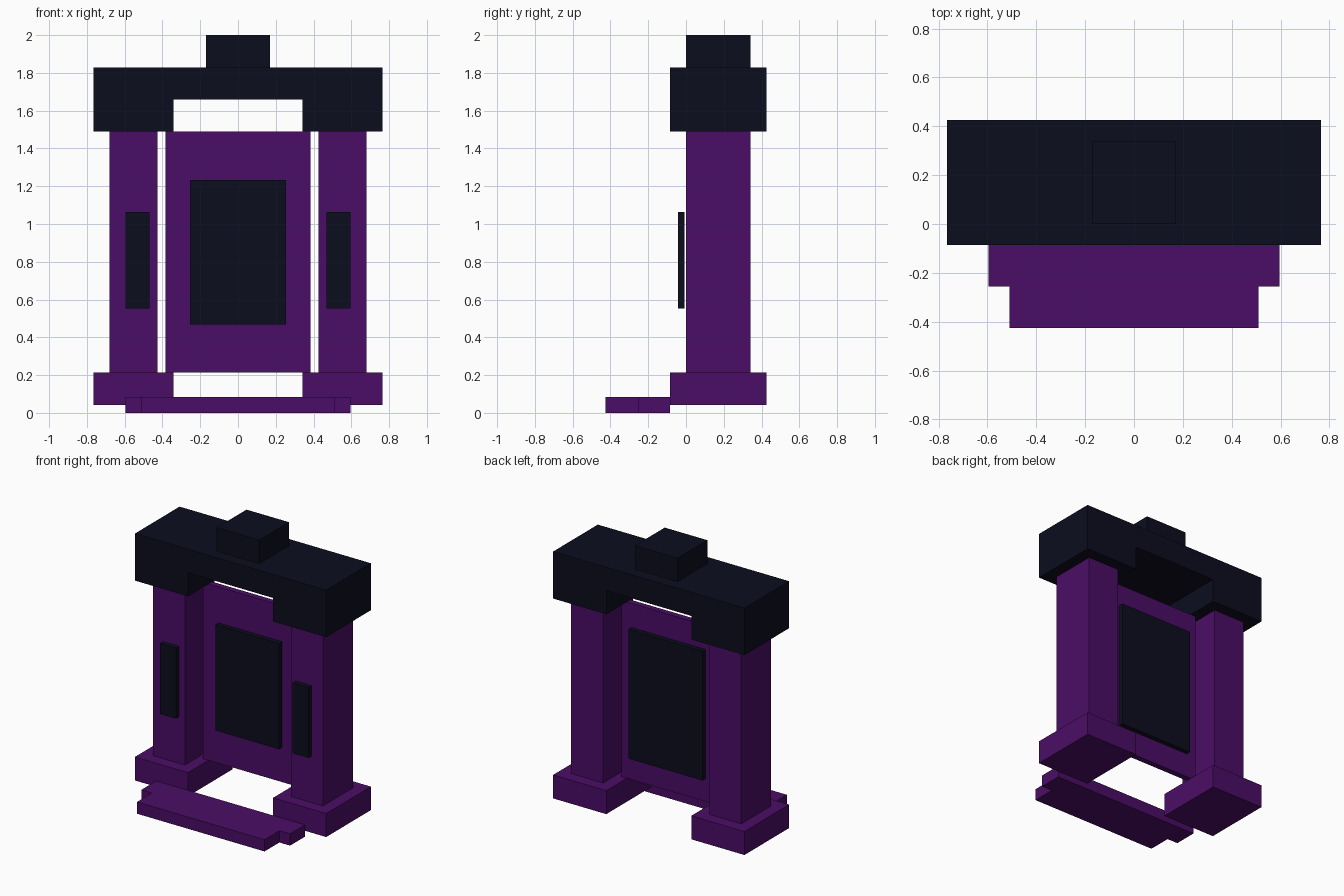
import bpy, bmesh

if "Cube" in bpy.data.objects:
    bpy.data.objects.remove(bpy.data.objects["Cube"])

U = 2 / 47  # modelling grid: 47 units tall


def material(name, rgb):
    m = bpy.data.materials.new(name)
    m.diffuse_color = (*rgb, 1)
    m.use_nodes = True
    m.node_tree.nodes["Principled BSDF"].inputs["Base Color"].default_value = m.diffuse_color
    return m


PURPLE = material("deep_purple", (0.070, 0.004, 0.133))
NAVY = material("dark_navy", (0.0037, 0.004, 0.013))


def prism(name, outline, low, high, mat, axis):
    """Extrude an outline along y (outline in x, z) or z (outline in x, y)."""
    bm = bmesh.new()

    def point(a, b, c):
        return (a * U, c * U, b * U) if axis == "y" else (a * U, b * U, c * U)

    face = bm.faces.new([bm.verts.new(point(a, b, low)) for a, b in outline])
    ext = bmesh.ops.extrude_face_region(bm, geom=[face])
    new_verts = [g for g in ext["geom"] if isinstance(g, bmesh.types.BMVert)]
    shift = (0, (high - low) * U, 0) if axis == "y" else (0, 0, (high - low) * U)
    bmesh.ops.translate(bm, verts=new_verts, vec=shift)
    bmesh.ops.recalc_face_normals(bm, faces=bm.faces)
    mesh = bpy.data.meshes.new(name)
    bm.to_mesh(mesh)
    bm.free()
    mesh.materials.append(mat)
    obj = bpy.data.objects.new(name, mesh)
    bpy.context.collection.objects.link(obj)
    return obj


def box(name, x, y, z, mat):
    outline = [(x[0], z[0]), (x[1], z[0]), (x[1], z[1]), (x[0], z[1])]
    return prism(name, outline, y[0], y[1], mat, "y")


def mirrored(half):
    """Complete a right-hand outline with its left-hand mirror."""
    return half + [(-a, b) for a, b in reversed(half)]


# Pillars with plinths and narrow front panels, on both sides
for side, s in (("left", -1), ("right", 1)):
    def span(a, b):
        return sorted((s * a, s * b))
    box(side + "_plinth", span(8, 18), (-2, 10), (1, 5), PURPLE)
    box(side + "_pillar", span(10, 16), (0, 8), (5, 35), PURPLE)
    box(side + "_pillar_panel", span(11, 14), (-1, -0.2), (13, 25), NAVY)

# Central slab with a floating panel on each face, the rear one larger
box("center_slab", (-9, 9), (3.5, 4.5), (5, 35), PURPLE)
box("front_panel", (-6, 6), (2.5, 3.3), (11, 29), NAVY)
box("rear_panel", (-7, 7), (4.7, 5.5), (9, 31), NAVY)

# Lintel with a lowered cap over each pillar, and the top block
prism("lintel", mirrored([(8, 39), (8, 35), (18, 35), (18, 43)]), -2, 10, NAVY, "y")
box("top_block", (-4, 4), (0, 8), (43, 47), NAVY)

# Stepped doorstep in front
prism("doorstep", mirrored([(12, -10), (12, -6), (14, -6), (14, -2)]), 0, 2, PURPLE, "z")
